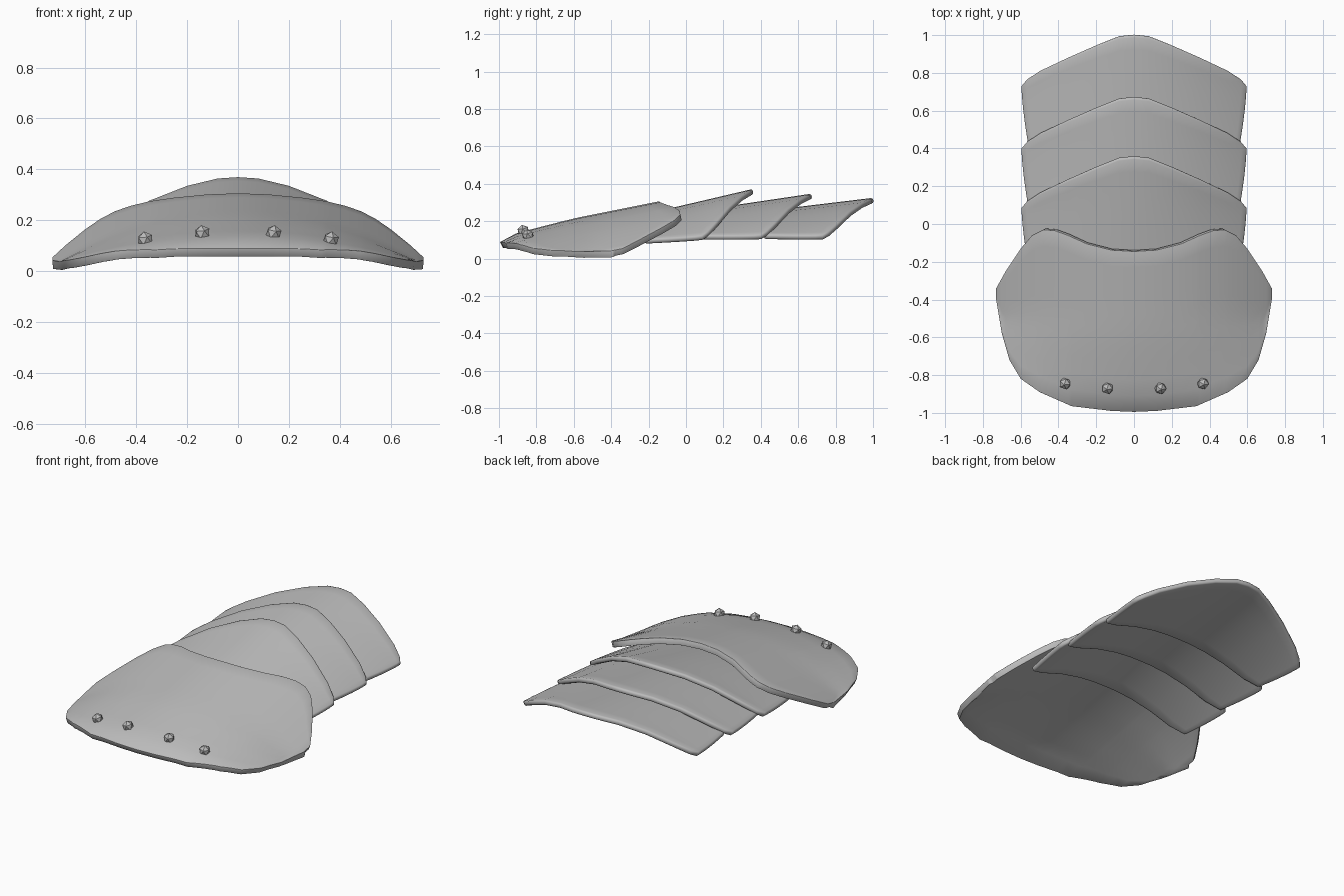
import bpy, bmesh, math

if "Cube" in bpy.data.objects:
    bpy.data.objects.remove(bpy.data.objects["Cube"])

steel = bpy.data.materials.new("grey steel")
steel.use_nodes = True
GREY = (0.5, 0.5, 0.5, 1)
steel.diffuse_color = GREY
steel.node_tree.nodes["Principled BSDF"].inputs["Base Color"].default_value = GREY


def lerp(points, t):
    """Piecewise linear lookup in a list of (t, value) pairs."""
    if t <= points[0][0]:
        return points[0][1]
    for (a, va), (b, vb) in zip(points, points[1:]):
        if t <= b:
            return va + (vb - va) * (t - a) / (b - a)
    return points[-1][1]


def finish(obj):
    obj.data.materials.append(steel)
    bpy.ops.object.select_all(action='DESELECT')
    obj.select_set(True)
    bpy.context.view_layer.objects.active = obj
    bpy.ops.object.shade_smooth_by_angle(angle=math.radians(40))


def plate(name, front, back, height, thickness, taper=0.0, rows=10):
    """Curved sheet between a front and a back edge, thickened and rounded."""
    half = sorted({x for x, _ in front + back})
    columns = [-x for x in reversed(half) if x > 0] + half
    bm = bmesh.new()
    grid = []
    for x in columns:
        y0, y1 = lerp(front, abs(x)), lerp(back, abs(x))
        line = []
        for i in range(rows + 1):
            v = i / rows
            y = y0 + (y1 - y0) * v
            px = x * (1 - taper * (1 - v) ** 1.5)
            line.append(bm.verts.new((px, y, height(px, y))))
        grid.append(line)
    for a, b in zip(grid, grid[1:]):
        for i in range(rows):
            bm.faces.new((a[i], b[i], b[i + 1], a[i + 1]))
    mesh = bpy.data.meshes.new(name)
    bm.to_mesh(mesh)
    bm.free()
    obj = bpy.data.objects.new(name, mesh)
    bpy.context.collection.objects.link(obj)
    finish(obj)
    solid = obj.modifiers.new("thickness", 'SOLIDIFY')
    solid.thickness = thickness
    solid.offset = -1
    bevel = obj.modifiers.new("rounded rim", 'BEVEL')
    bevel.width = 0.011
    bevel.segments = 2
    bevel.limit_method = 'ANGLE'
    bevel.angle_limit = math.radians(50)
    return obj


# Broad main plate with a scooped back edge
ridge = [(-1, 0.085), (-0.96, 0.112), (-0.9, 0.138), (-0.6, 0.215),
         (-0.15, 0.305), (0, 0.335)]
curl = [(-1, 0.22), (-0.5, 0.40)]


def main_height(x, y):
    return lerp(ridge, y) - lerp(curl, y) * x * x


main_front = [(0, -0.995), (0.12, -0.99), (0.33, -0.965), (0.5, -0.89), (0.6, -0.82),
              (0.66, -0.72), (0.70, -0.58), (0.73, -0.40)]
main_back = [(0, -0.145), (0.12, -0.138), (0.25, -0.105), (0.35, -0.06), (0.42, -0.035),
             (0.48, -0.03), (0.54, -0.06), (0.6, -0.13), (0.68, -0.25), (0.73, -0.34)]
plate("main_plate", main_front, main_back, main_height, 0.035)

# Three overlapping lames with pointed back edges
chevron = [(0, 0), (0.08, -0.008), (0.2, -0.055), (0.35, -0.12), (0.5, -0.19),
           (0.57, -0.235), (0.6, -0.27)]


def lame(name, tip, start, top, low, k_front, k_back):
    def height(x, y):
        t = (y - start) / (tip - start)
        k = lerp([(0, k_front), (0.6, k_back)], t)
        return low + (top - low) * t - k * x * x
    back = [(x, tip + d) for x, d in chevron]
    front = [(0, start), (0.5, start + 0.01), (0.6, start + 0.04)]
    plate(name, front, back, height, 0.03, taper=0.06, rows=8)


lame("front_lame", 0.355, -0.26, 0.372, 0.228, 0.41, 0.53)
lame("middle_lame", 0.67, 0.05, 0.347, 0.255, 0.42, 0.51)
lame("back_lame", 1.0, 0.38, 0.325, 0.25, 0.39, 0.47)

# Four faceted rivets along the front
for side, sign in (("left", 1), ("right", -1)):
    for place, x, y in (("inner", 0.14, -0.87), ("outer", 0.365, -0.845)):
        bpy.ops.mesh.primitive_ico_sphere_add(
            subdivisions=1, radius=0.033,
            location=(sign * x, y, main_height(x, y) + 0.008),
            rotation=(0.2, sign * 0.15, 0))
        rivet = bpy.context.object
        rivet.name = f"{side}_{place}_rivet"
        finish(rivet)
